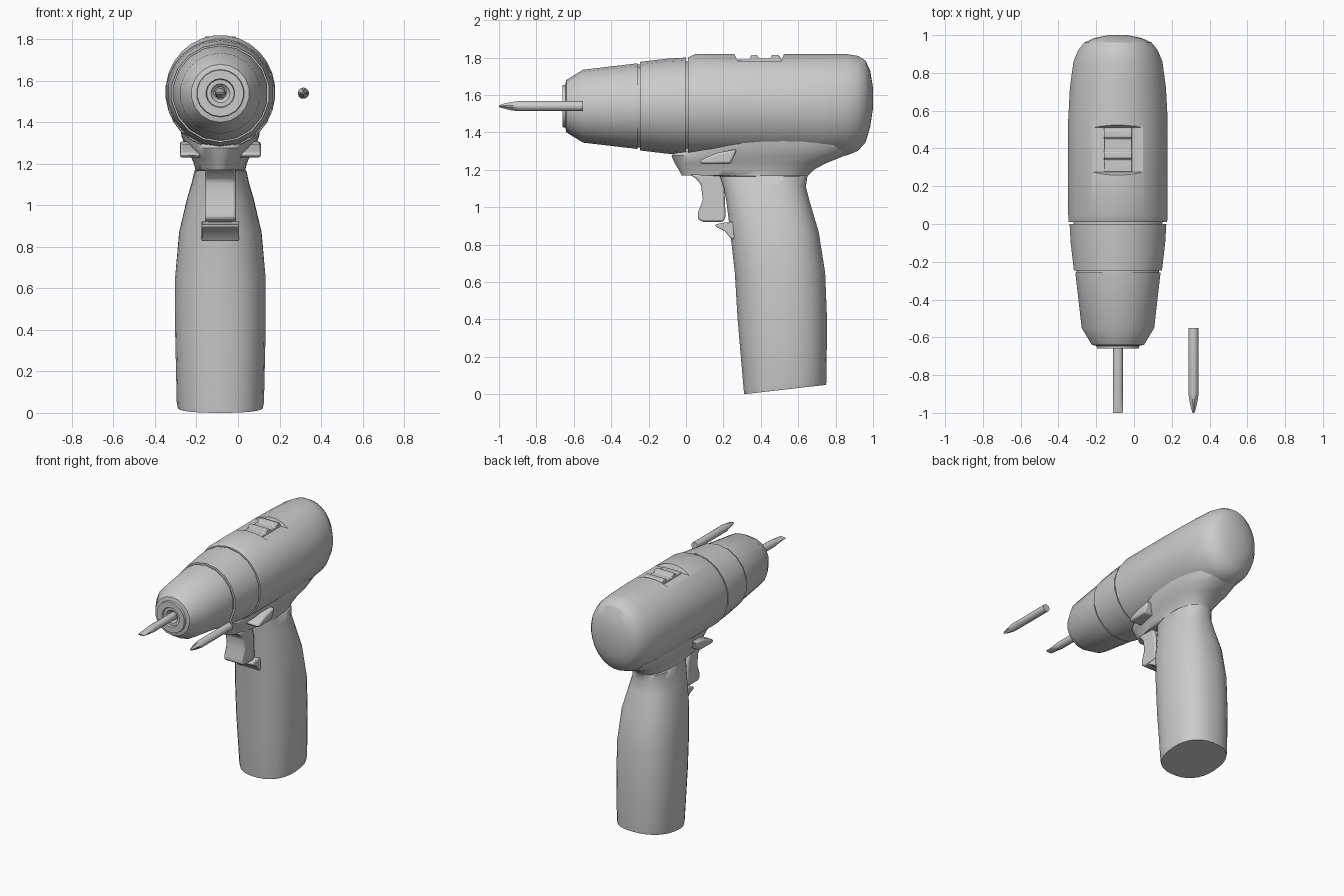
import bpy, bmesh, math

cube = bpy.data.objects.get("Cube")
if cube:
    bpy.data.objects.remove(cube, do_unlink=True)

grey = bpy.data.materials.new("plain grey")
grey.use_nodes = True
COLOUR = (0.6, 0.6, 0.6, 1)
grey.diffuse_color = COLOUR
grey.node_tree.nodes["Principled BSDF"].inputs["Base Color"].default_value = COLOUR

CX, AXIS = -0.085, 1.54   # drill centre line


def finish(bm, name, bevel=0, angle=32):
    bmesh.ops.recalc_face_normals(bm, faces=bm.faces)
    mesh = bpy.data.meshes.new(name)
    bm.to_mesh(mesh)
    bm.free()
    mesh.materials.append(grey)
    obj = bpy.data.objects.new(name, mesh)
    bpy.context.collection.objects.link(obj)
    if bevel:
        mod = obj.modifiers.new("Bevel", "BEVEL")
        mod.width, mod.segments = bevel, 2
    bpy.ops.object.select_all(action="DESELECT")
    obj.select_set(True)
    bpy.context.view_layer.objects.active = obj
    bpy.ops.object.shade_smooth_by_angle(angle=math.radians(angle))
    return obj


def loft(name, rings, angle=32):
    """Skin a row of equal rings and cap both ends."""
    bm = bmesh.new()
    loops = [[bm.verts.new(p) for p in ring] for ring in rings]
    for a, b in zip(loops, loops[1:]):
        for i in range(len(a)):
            j = (i + 1) % len(a)
            bm.faces.new((a[i], a[j], b[j], b[i]))
    bm.faces.new(loops[0])
    bm.faces.new(loops[-1])
    return finish(bm, name, angle=angle)


def prism(name, outline, x0, x1, bevel=0):
    """Extrude a side outline (y, z) across x."""
    bm = bmesh.new()
    face = bm.faces.new([bm.verts.new((x0, y, z)) for y, z in outline])
    out = bmesh.ops.extrude_face_region(bm, geom=[face])["geom"]
    for v in out:
        if isinstance(v, bmesh.types.BMVert):
            v.co.x = x1
    return finish(bm, name, bevel)


def angles(n):
    return [math.tau * (i + 0.5) / n for i in range(n)]


def power(value, p):
    return math.copysign(abs(value) ** p, value)


def round_ring(y, rx, rz, x=CX, z=AXIS, n=20, groove=0):
    ring = []
    for a in angles(n):
        k = 1 - groove * abs(math.sin(2 * a))
        ring.append((x + rx * k * math.cos(a), y, z + rz * k * math.sin(a)))
    return ring


# Motor housing: y, half width, bottom, top
housing = [
    (0.01, 0.262, 1.275, 1.802), (0.05, 0.265, 1.272, 1.82),
    (0.55, 0.265, 1.27, 1.82), (0.72, 0.256, 1.268, 1.82),
    (0.86, 0.237, 1.275, 1.82), (0.92, 0.212, 1.30, 1.81),
    (0.96, 0.18, 1.345, 1.785), (0.985, 0.125, 1.43, 1.73),
    (1.0, 0.05, 1.53, 1.64),
]
body = loft("motor_housing", [
    round_ring(y, w, (top - low) / 2, z=(top + low) / 2, n=28)
    for y, w, low, top in housing])

# Recess for the speed switch
cutter = prism("switch_recess_cutter",
               [(0.245, 1.85), (0.275, 1.782), (0.51, 1.782), (0.535, 1.85)],
               CX - 0.3, CX + 0.3)
cutter.hide_render = True
cut = body.modifiers.new("Recess", "BOOLEAN")
cut.operation, cut.solver, cut.object = "DIFFERENCE", "EXACT", cutter
bpy.context.view_layer.objects.active = body
bpy.ops.object.select_all(action="DESELECT")
body.select_set(True)
bpy.ops.object.modifier_apply(modifier="Recess")
bpy.data.objects.remove(cutter, do_unlink=True)
bpy.ops.object.shade_smooth_by_angle(angle=math.radians(32))

# Speed switch with two ridges
prism("speed_switch",
      [(0.275, 1.77), (0.275, 1.79), (0.34, 1.79), (0.35, 1.813),
       (0.38, 1.813), (0.39, 1.795), (0.45, 1.795), (0.46, 1.813),
       (0.495, 1.813), (0.51, 1.79), (0.51, 1.77)],
      CX - 0.075, CX + 0.075, 0.004)

# Grip and neck: z, front, back, half width, front narrowing, base tilt
grip = [
    (0.0, 0.31, 0.75, 0.205, 0, 0.05), (0.03, 0.307, 0.752, 0.211, 0, 0.047),
    (0.4, 0.275, 0.755, 0.219, 0, 0), (0.65, 0.26, 0.745, 0.219, 0, 0),
    (0.87, 0.235, 0.71, 0.204, 0.05, 0), (1.03, 0.215, 0.662, 0.169, 0.1, 0),
    (1.11, 0.2, 0.642, 0.148, 0.15, 0), (1.165, 0.18, 0.65, 0.145, 0.3, 0),
    (1.17, -0.025, 0.655, 0.146, 0.45, 0), (1.2, -0.04, 0.685, 0.153, 0.42, 0),
    (1.235, -0.062, 0.75, 0.166, 0.35, 0), (1.275, -0.08, 0.85, 0.185, 0.25, 0),
    (1.33, -0.005, 0.92, 0.2, 0.15, 0), (1.42, 0.03, 0.93, 0.2, 0, 0),
]
rings = []
for z, front, back, w, narrow, tilt in grip:
    ring = []
    for a in angles(32):
        s = power(math.sin(a), 0.85)
        x = w * power(math.cos(a), 0.85) * (1 - narrow * (1 - s) / 2)
        y = (front + back) / 2 + s * (back - front) / 2
        ring.append((CX + x, y, z + tilt * (s + 1) / 2))
    rings.append(ring)
loft("grip", rings, 40)

# Chuck: y, radius
chuck = [
    (0.02, 0.24), (0.0, 0.24), (0.0, 0.26), (-0.1, 0.254), (-0.245, 0.237),
    (-0.245, 0.222), (-0.258, 0.222), (-0.258, 0.229), (-0.55, 0.195),
    (-0.64, 0.14), (-0.645, 0.115), (-0.66, 0.112), (-0.66, 0.07),
    (-0.645, 0.066), (-0.645, 0.046), (-0.625, 0.03),
]
loft("chuck", [round_ring(y, r, r, n=18) for y, r in chuck], 30)

# Flat driver bit held in the chuck
loft("flat_bit", [round_ring(y, rx, rz, n=12) for y, rx, rz in (
    (-0.6, 0.027, 0.027), (-0.88, 0.027, 0.027),
    (-0.985, 0.027, 0.006), (-1.0, 0.026, 0.004))], 30)

# Loose cross-head bit beside the chuck
loft("cross_bit", [round_ring(y, r, r, x=0.315, n=16, groove=g) for y, r, g in (
    (-0.55, 0.027, 0), (-0.9, 0.027, 0), (-0.94, 0.026, 0.45),
    (-0.98, 0.015, 0.5), (-1.0, 0.005, 0.3))], 30)

# Trigger and the lip below it
prism("trigger",
      [(0.02, 1.175), (0.05, 1.155), (0.08, 1.12), (0.09, 1.04), (0.064, 0.97),
       (0.064, 0.935), (0.09, 0.922), (0.2, 0.922), (0.212, 0.95),
       (0.205, 1.1), (0.18, 1.175)],
      CX - 0.075, CX + 0.075, 0.012)
prism("trigger_lip",
      [(0.155, 0.908), (0.16, 0.895), (0.21, 0.87), (0.24, 0.83),
       (0.32, 0.83), (0.32, 0.93), (0.21, 0.918)],
      CX - 0.09, CX + 0.09, 0.005)

# Direction buttons on both sides of the neck
for side, name in ((1, "left_direction_button"), (-1, "right_direction_button")):
    prism(name, [(0.072, 1.25), (0.085, 1.23), (0.24, 1.232),
                 (0.272, 1.31), (0.17, 1.292)],
          CX + side * 0.08, CX + side * 0.195, 0.012)
